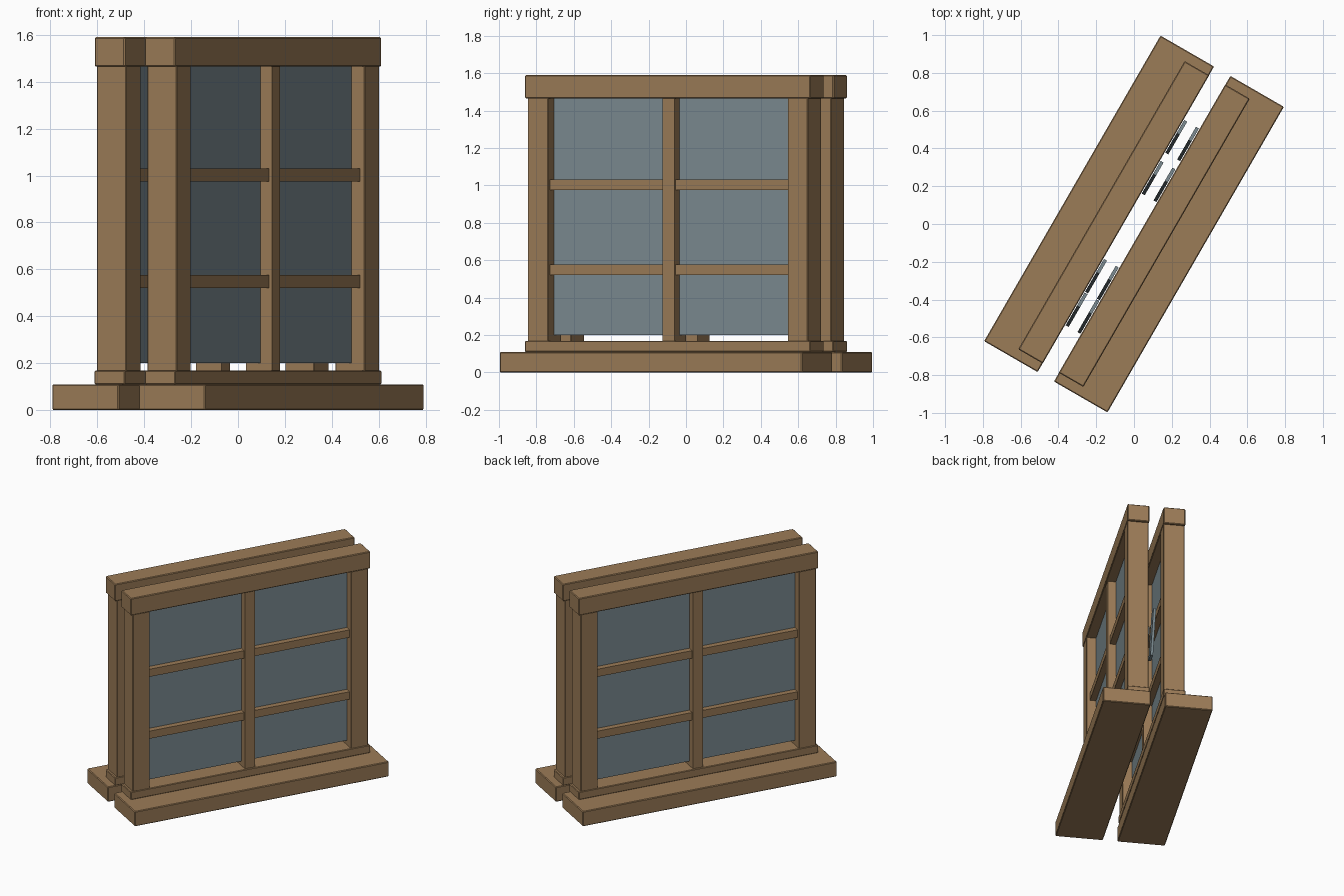
import bpy
import bmesh
from math import radians

cube = bpy.data.objects.get("Cube")
if cube:
    bpy.data.objects.remove(cube, do_unlink=True)


def make_material(name, colour):
    mat = bpy.data.materials.new(name)
    mat.use_nodes = True
    mat.diffuse_color = (*colour, 1)
    mat.node_tree.nodes["Principled BSDF"].inputs["Base Color"].default_value = (*colour, 1)
    return mat


WOOD = make_material("warm_wood", (0.33, 0.20, 0.095))
GLASS = make_material("grey_blue_glass", (0.20, 0.26, 0.285))
TURN = radians(60)


def box(name, mat, side, along, depth, height, bevel=0.0, slant=0.0):
    """Box given by ranges along the window, outward from the gap, and up."""
    bm = bmesh.new()
    bmesh.ops.create_cube(bm, size=1)
    for v in bm.verts:
        a, d, h = (r[0] + (r[1] - r[0]) * (c + 0.5)
                   for r, c in zip((along, depth, height), v.co))
        v.co = (a + slant * v.co.z, -side * d, h)
    bmesh.ops.recalc_face_normals(bm, faces=bm.faces)
    mesh = bpy.data.meshes.new(name)
    bm.to_mesh(mesh)
    bm.free()
    mesh.materials.append(mat)
    obj = bpy.data.objects.new(name, mesh)
    bpy.context.collection.objects.link(obj)
    obj.rotation_euler.z = TURN
    if bevel:
        mod = obj.modifiers.new("soft_edges", 'BEVEL')
        mod.width = bevel
        mod.segments = 1
    return obj


def build_window(label, side):
    def part(name, mat, *ranges, **extra):
        box(label + "_" + name, mat, side, *ranges, **extra)

    # Sill, bottom rail and head
    part("sill", WOOD, (-0.934, 0.934), (0.05, 0.377), (0, 0.11), bevel=0.005)
    part("bottom_rail", WOOD, (-0.881, 0.881), (0.049, 0.199), (0.11, 0.168), bevel=0.004)
    part("head", WOOD, (-0.881, 0.881), (0.049, 0.199), (1.465, 1.59), bevel=0.005)

    # Central mullion
    part("mullion", WOOD, (-0.036, 0.036), (0.06, 0.187), (0.165, 1.468))

    for end, start, stop in (("left", 0.03, 0.745), ("right", -0.745, -0.03)):
        # Jamb at the outer end, glass pane beside the mullion
        jamb = (0.74, 0.864) if start > 0 else (-0.864, -0.74)
        part(end + "_jamb", WOOD, jamb, (0.052, 0.196), (0.165, 1.468), bevel=0.003)
        part(end + "_pane", GLASS, (start, stop), (0.117, 0.131), (0.2, 1.468))

        # Horizontal glazing bars
        for level, low in (("lower", 0.52), ("upper", 0.975)):
            part(end + "_" + level + "_bar", WOOD, (start, stop),
                 (0.074, 0.173), (low, low + 0.056))

    # Slanted shine strips facing the gap
    for i, middle in enumerate((-0.545, -0.34, 0.26, 0.51)):
        part("shine_strip_%d" % (i + 1), GLASS, (middle - 0.04, middle + 0.04),
             (0.027, 0.045), (0.65, 0.95), slant=0.12)


build_window("outer_window", 1)
build_window("rear_window", -1)
